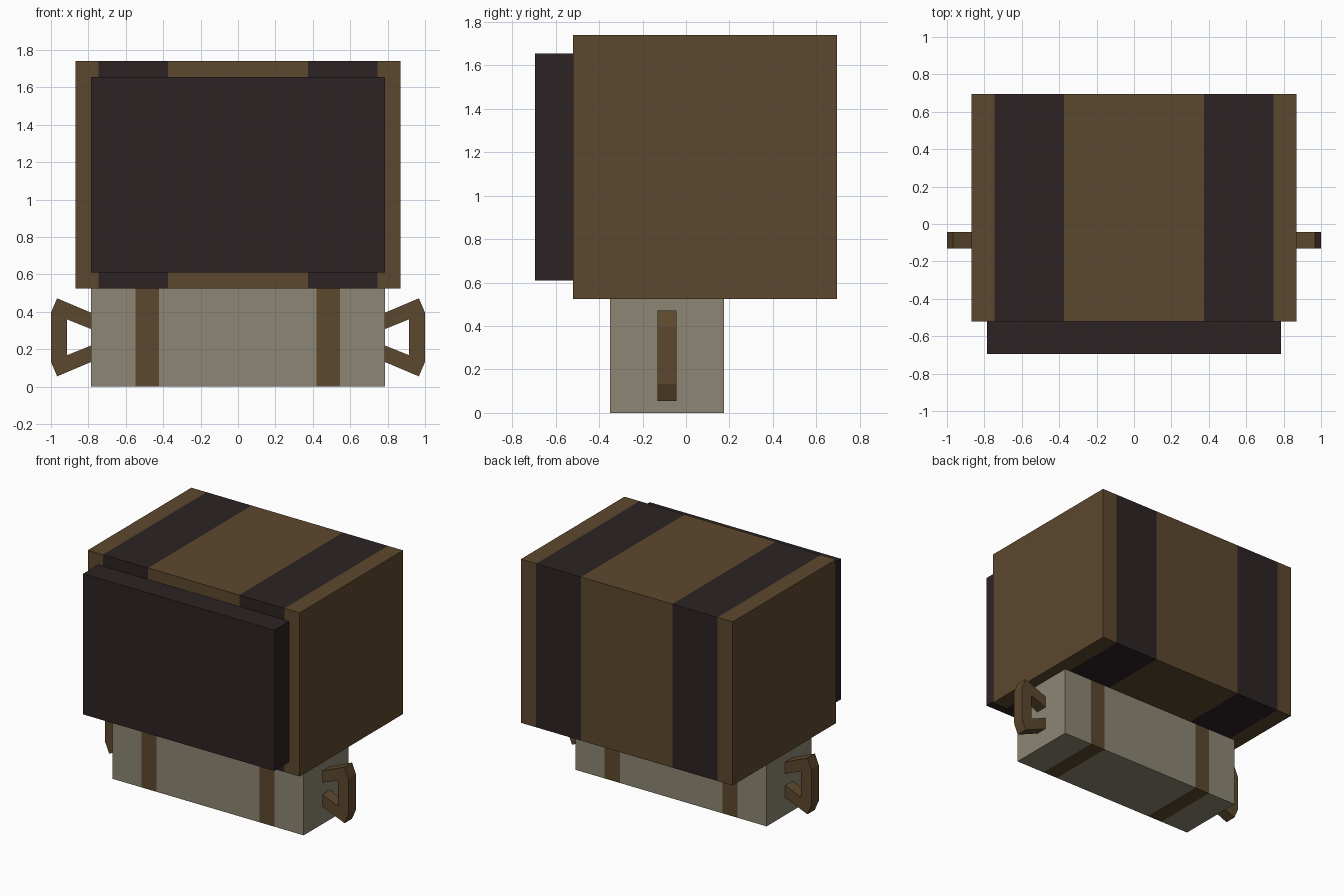
import bpy
import bmesh
from mathutils import Vector

cube = bpy.data.objects.get("Cube")
if cube:
    bpy.data.objects.remove(cube, do_unlink=True)


def material(name, rgb):
    """Flat material from display 0-255 values, stored as linear."""
    linear = [((c / 255 + 0.055) / 1.055) ** 2.4 for c in rgb]
    mat = bpy.data.materials.new(name)
    mat.use_nodes = True
    mat.diffuse_color = (*linear, 1)
    shader = mat.node_tree.nodes["Principled BSDF"]
    shader.inputs["Base Color"].default_value = (*linear, 1)
    shader.inputs["Roughness"].default_value = 0.9
    return mat


brown = material("leather brown", (92, 72, 46))
dark = material("dark strap", (45, 35, 36))
cream = material("pale canvas", (140, 134, 115))


def finish(name, bm, mats):
    bmesh.ops.recalc_face_normals(bm, faces=bm.faces[:])
    mesh = bpy.data.meshes.new(name)
    bm.to_mesh(mesh)
    bm.free()
    for mat in mats:
        mesh.materials.append(mat)
    obj = bpy.data.objects.new(name, mesh)
    bpy.context.collection.objects.link(obj)
    return obj


def box(name, low, high, mats, bands=()):
    """Box whose faces inside the x bands take the second material."""
    low, high = Vector(low), Vector(high)
    bm = bmesh.new()
    bmesh.ops.create_cube(bm, size=1)
    bmesh.ops.scale(bm, vec=high - low, verts=bm.verts[:])
    bmesh.ops.translate(bm, vec=(low + high) / 2, verts=bm.verts[:])
    for band in bands:
        for x in band:
            bmesh.ops.bisect_plane(bm, geom=bm.verts[:] + bm.edges[:] + bm.faces[:],
                                   plane_co=(x, 0, 0), plane_no=(1, 0, 0))
    for face in bm.faces:
        x = face.calc_center_median().x
        face.material_index = int(any(a < x < b for a, b in bands))
    return finish(name, bm, mats)


# Lower pouch with two brown straps
box("lower_pouch", (-0.785, -0.35, 0), (0.785, 0.175, 0.525), [cream, brown],
    [(-0.547, -0.423), (0.42, 0.545)])

# Main pack with two wide dark bands
box("main_pack", (-0.87, -0.52, 0.525), (0.87, 0.695, 1.74), [brown, dark],
    [(-0.745, -0.375), (0.375, 0.745)])

# Raised front panel
box("front_panel", (-0.785, -0.695, 0.61), (0.785, -0.52, 1.655), [dark])

# C-shaped side handles, extruded from a profile in x and z
profile = [(0.785, 0.395), (0.967, 0.472), (1, 0.395), (1, 0.133), (0.967, 0.055), (0.785, 0.132),
           (0.785, 0.22), (0.915, 0.168), (0.915, 0.36), (0.785, 0.308)]
for side, label in ((1, "left"), (-1, "right")):
    bm = bmesh.new()
    face = bm.faces.new([bm.verts.new((side * x, -0.131, z)) for x, z in profile])
    extruded = bmesh.ops.extrude_face_region(bm, geom=[face])
    moved = [v for v in extruded["geom"] if isinstance(v, bmesh.types.BMVert)]
    bmesh.ops.translate(bm, vec=(0, 0.088, 0), verts=moved)
    # Keep both end caps of the solid
    if not any(all(abs(v.co.y + 0.131) < 1e-4 for v in f.verts) for f in bm.faces):
        bm.faces.new([v for v in bm.verts if v not in moved])
    finish(label + "_handle", bm, [brown])
